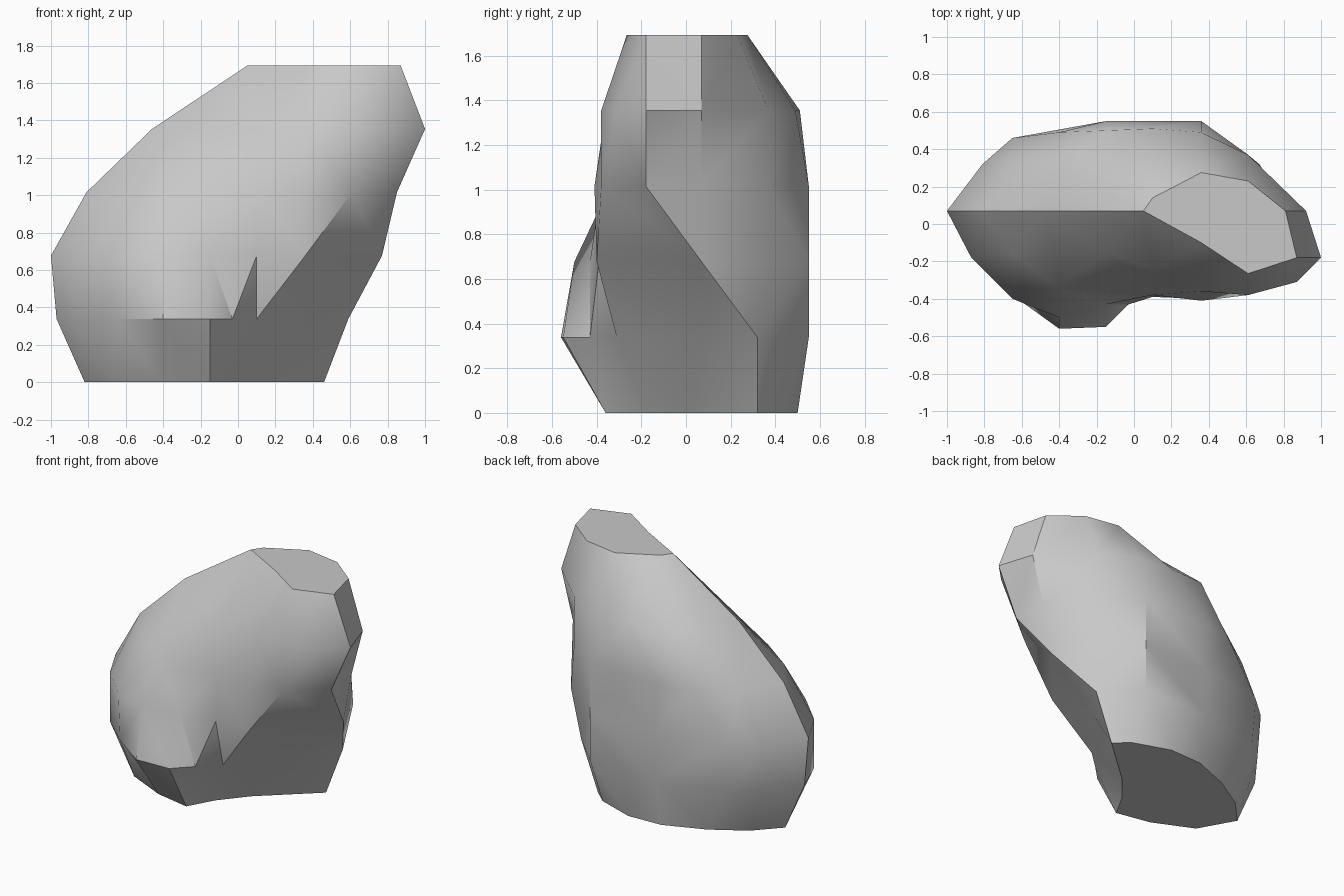
import bpy
import bmesh
from math import radians
from mathutils import Vector

cube = bpy.data.objects.get("Cube")
if cube:
    bpy.data.objects.remove(cube, do_unlink=True)


def flat_colour(name, rgb):
    material = bpy.data.materials.new(name)
    material.use_nodes = True
    colour = (*rgb, 1.0)
    material.diffuse_color = colour
    shader = next(n for n in material.node_tree.nodes if n.type == "BSDF_PRINCIPLED")
    shader.inputs["Base Color"].default_value = colour
    return material


def stitch(bm, lower, upper):
    """Join two closed rings of any size, always taking the shorter diagonal."""
    count_low, count_up = len(lower), len(upper)
    low = up = 0
    while low < count_low or up < count_up:
        a, b = lower[low % count_low], upper[up % count_up]
        next_a, next_b = lower[(low + 1) % count_low], upper[(up + 1) % count_up]
        step_low = (next_a.co - b.co).length
        step_up = (next_b.co - a.co).length
        if up == count_up or (low < count_low and step_low <= step_up):
            bm.faces.new((a, next_a, b))
            low += 1
        else:
            bm.faces.new((a, next_b, b))
            up += 1


def loft(name, rings, spacing, material):
    """Build a closed stone from outlines stacked at an even height spacing."""
    bm = bmesh.new()
    layers = [[bm.verts.new(Vector((x, y, level * spacing))) for x, y in ring]
              for level, ring in enumerate(rings)]
    for lower, upper in zip(layers, layers[1:]):
        stitch(bm, lower, upper)
    bm.faces.new(list(reversed(layers[0])))
    bm.faces.new(layers[-1])
    bmesh.ops.recalc_face_normals(bm, faces=bm.faces[:])
    mesh = bpy.data.meshes.new(name)
    bm.to_mesh(mesh)
    bm.free()
    mesh.materials.append(material)
    stone = bpy.data.objects.new(name, mesh)
    bpy.context.scene.collection.objects.link(stone)
    return stone


# Outlines start at the left tip, run along the front, and return by the back
ground = [(-.82, .07), (-.68, -.18), (-.4, -.31), (-.15, -.36), (-.05, -.18),
          (.1, 0), (.46, .32), (.36, .41), (.1, .5), (-.15, .49),
          (-.43, .38), (-.66, .24)]
foot = [(-.97, .07), (-.87, -.18), (-.65, -.38), (-.4, -.56), (-.15, -.55),
        (-.03, -.43), (.1, -.31), (.4, .07), (.59, .32), (.36, .55),
        (-.15, .55), (-.65, .42), (-.78, .32)]
belly = [(-1, .07), (-.87, -.18), (-.65, -.4), (-.4, -.5), (-.15, -.43),
         (.1, -.39), (.36, -.4), (.77, .07), (.67, .32), (.36, .55),
         (-.15, .55), (-.65, .46), (-.81, .32)]
shoulder = [(-.81, .07), (-.65, -.16), (-.4, -.34), (.1, -.38), (.36, -.41),
            (.61, -.38), (.85, -.18), (.83, .07), (.61, .37), (.36, .55),
            (-.15, .55), (-.4, .49), (-.65, .32)]
brow = [(-.46, .07), (-.15, -.15), (.1, -.25), (.36, -.36), (.61, -.38),
        (.87, -.31), (1, -.18), (.92, .07), (.61, .37), (.36, .49),
        (.1, .51), (-.15, .5), (-.4, .31)]
crown = [(.05, .07), (.36, -.1), (.61, -.265), (.87, -.18),
         (.81, .07), (.61, .23), (.36, .275), (.1, .14)]

grey = flat_colour("stone grey", (.58, .58, .58))
boulder = loft("leaning_boulder", [ground, foot, belly, shoulder, brow, crown],
               .3385, grey)

# Soft shading with crisp creases
bpy.ops.object.select_all(action="DESELECT")
boulder.select_set(True)
bpy.context.view_layer.objects.active = boulder
bpy.ops.object.shade_smooth_by_angle(angle=radians(35))
